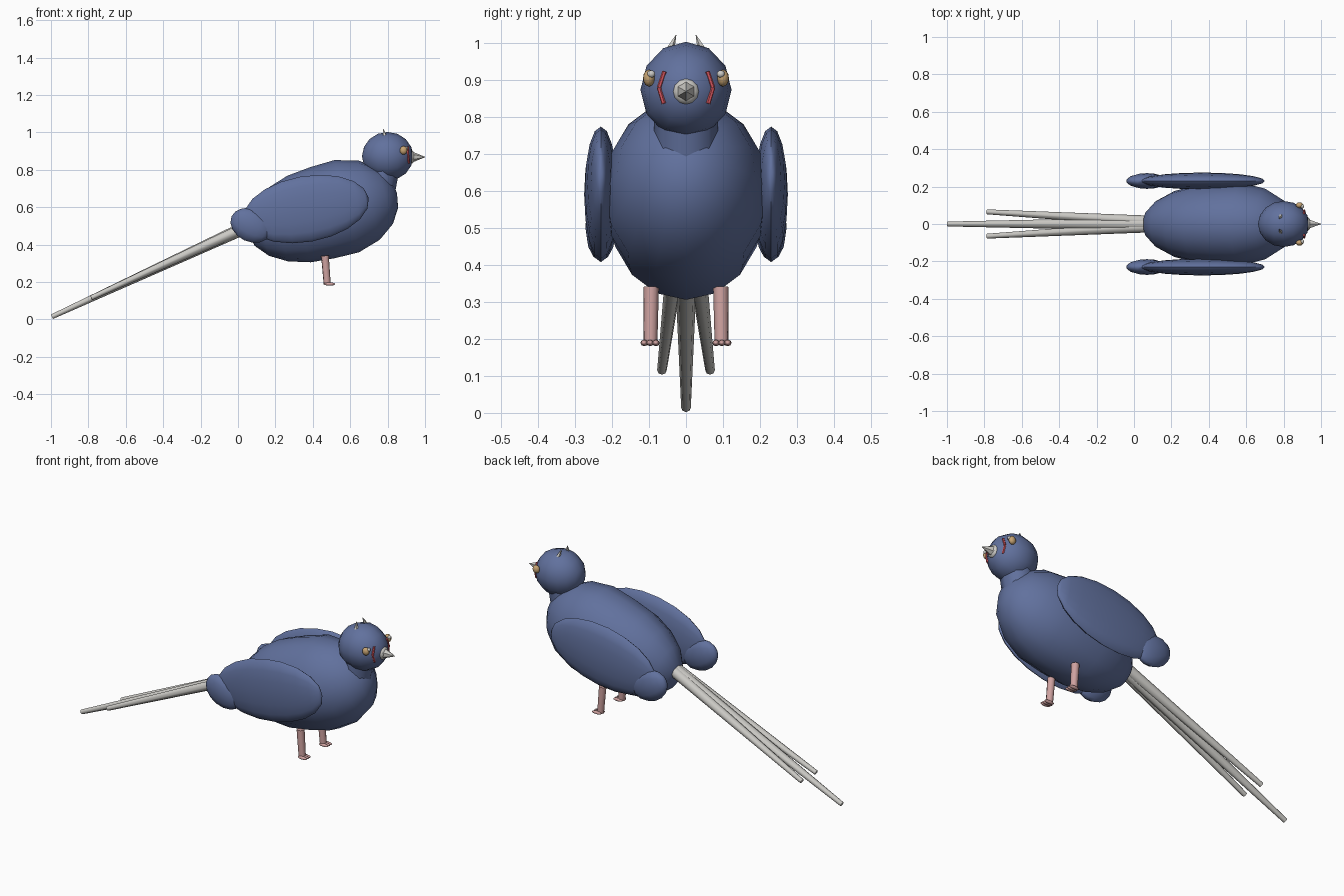
import bpy, bmesh, math
from mathutils import Matrix, Vector

cube = bpy.data.objects.get("Cube")
if cube:
    bpy.data.objects.remove(cube, do_unlink=True)


def material(name, rgb):
    m = bpy.data.materials.new(name)
    m.use_nodes = True
    m.diffuse_color = (*rgb, 1)
    m.node_tree.nodes["Principled BSDF"].inputs["Base Color"].default_value = (*rgb, 1)
    return m


BLUE = material("slate blue", (0.12, 0.165, 0.34))
GREY = material("pale grey", (0.6, 0.59, 0.56))
TAN = material("tan", (0.57, 0.37, 0.17))
RED = material("red", (0.65, 0.09, 0.11))
PINK = material("pink", (0.62, 0.36, 0.35))
SIDES = (("left", 1), ("right", -1))


def finish(name, bm, mat):
    mesh = bpy.data.meshes.new(name)
    bm.to_mesh(mesh)
    bm.free()
    mesh.materials.append(mat)
    ob = bpy.data.objects.new(name, mesh)
    bpy.context.collection.objects.link(ob)
    bpy.ops.object.select_all(action="DESELECT")
    ob.select_set(True)
    bpy.context.view_layer.objects.active = ob
    bpy.ops.object.shade_smooth_by_angle(angle=math.radians(50))
    return ob


def ellipsoid(name, centre, radii, mat, tilt=0, segs=12, rings=8, swell=0):
    """Ball with its poles along x; tilt raises the +x end, swell fills it out."""
    bm = bmesh.new()
    bmesh.ops.create_uvsphere(bm, u_segments=segs, v_segments=rings, radius=1)
    bmesh.ops.rotate(bm, verts=bm.verts, matrix=Matrix.Rotation(math.pi / 2, 3, "Y"))
    for v in bm.verts:
        if v.co.x > 0:
            v.co *= 1 + swell * v.co.x * (1 - v.co.x)
    place = (Matrix.Translation(centre) @ Matrix.Rotation(-math.radians(tilt), 4, "Y")
             @ Matrix.Diagonal((*radii, 1)))
    bmesh.ops.transform(bm, verts=bm.verts, matrix=place)
    return finish(name, bm, mat)


def rod(name, start, end, r1, r2, mat, segs=8):
    """Tapered rod between two points."""
    a, b = Vector(start), Vector(end)
    bm = bmesh.new()
    bmesh.ops.create_cone(bm, cap_ends=True, segments=segs, radius1=r1, radius2=r2,
                          depth=(b - a).length)
    turn = (b - a).to_track_quat("Z", "Y").to_matrix().to_4x4()
    bmesh.ops.transform(bm, verts=bm.verts, matrix=Matrix.Translation((a + b) / 2) @ turn)
    return finish(name, bm, mat)


# Body, neck and head
ellipsoid("body", (0.45, 0, 0.57), (0.414, 0.217, 0.252), BLUE, 15, 16, 10, 0.3)
rod("neck", (0.74, 0, 0.63), (0.785, 0, 0.85), 0.09, 0.085, BLUE)
HEAD, HEAD_R = Vector((0.8, 0, 0.872)), Vector((0.137, 0.123, 0.13))
ellipsoid("head", HEAD, HEAD_R, BLUE)

# Beak
ellipsoid("beak_base", (0.925, 0, 0.868), (0.022, 0.036, 0.036), GREY)
rod("beak", (0.93, 0, 0.868), (1, 0, 0.868), 0.03, 0.001, GREY, 6)

# Tail feathers
rod("middle_tail_feather", (0.08, 0, 0.51), (-0.995, 0, 0.014), 0.036, 0.013, GREY)

for side, s in SIDES:
    rod(side + "_tail_feather", (0.08, 0.015 * s, 0.51), (-0.785, 0.065 * s, 0.115),
        0.03, 0.013, GREY)

    # Wing with a rounded rear tip
    ellipsoid(side + "_wing", (0.365, 0.23 * s, 0.59), (0.339, 0.045, 0.176), BLUE, 10, 16, 10)
    ellipsoid(side + "_wing_tip", (0.07, 0.23 * s, 0.503), (0.115, 0.042, 0.088), BLUE, -25)

    # Eye, glint and crest tuft
    ellipsoid(side + "_eye", (0.885, 0.1 * s, 0.904), (0.02, 0.016, 0.023), TAN)
    ellipsoid(side + "_eye_glint", (0.9, 0.094 * s, 0.915), (0.009, 0.011, 0.01), GREY)
    rod(side + "_crest_tuft", (0.785, 0.043 * s, 0.98), (0.775, 0.027 * s, 1.02),
        0.012, 0.001, GREY, 5)

    # Cheek stripe: bent pair of thin bars lying on the head
    points = []
    for y, z in ((0.058, 0.922), (0.073, 0.878), (0.06, 0.835)):
        inside = 1 - (y / HEAD_R.y) ** 2 - ((z - HEAD.z) / HEAD_R.z) ** 2
        points.append((HEAD.x + HEAD_R.x * math.sqrt(inside), y * s, z))
    for part, a, b in (("upper", *points[:2]), ("lower", *points[1:])):
        rod(f"{side}_{part}_cheek_stripe", a, b, 0.006, 0.006, RED, 6)

    # Leg and three toes
    rod(side + "_leg", (0.465, 0.094 * s, 0.34), (0.477, 0.096 * s, 0.187), 0.021, 0.019, PINK)
    for i, spread in enumerate((-0.016, 0, 0.016)):
        ellipsoid(f"{side}_toe_{i + 1}", (0.49, 0.097 * s + spread, 0.189),
                  (0.03, 0.01, 0.009), PINK, 0, 8, 6)
